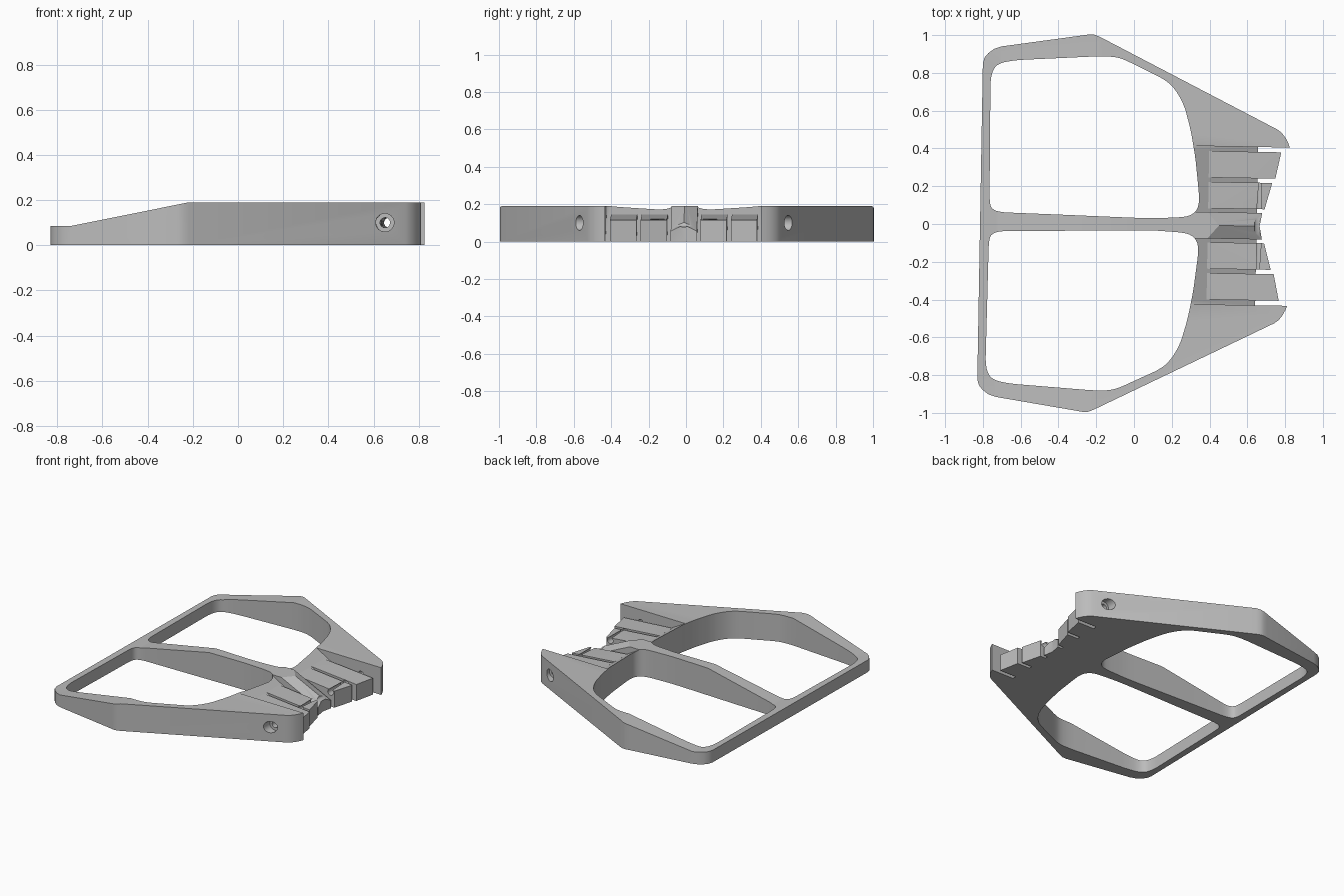
import bpy, bmesh, math
from mathutils import Matrix, Vector

if "Cube" in bpy.data.objects:
    bpy.data.objects.remove(bpy.data.objects["Cube"])

gray = bpy.data.materials.new("plain_gray")
gray.diffuse_color = (0.5, 0.5, 0.5, 1)
gray.use_nodes = True
gray.node_tree.nodes["Principled BSDF"].inputs["Base Color"].default_value = gray.diffuse_color


def make(name, bm):
    bmesh.ops.recalc_face_normals(bm, faces=bm.faces)
    me = bpy.data.meshes.new(name)
    bm.to_mesh(me)
    bm.free()
    me.materials.append(gray)
    ob = bpy.data.objects.new(name, me)
    bpy.context.collection.objects.link(ob)
    return ob


def prism(name, pts, lo, hi, axis="z"):
    """Extrude a polygon along z (points x,y) or along y (points x,z)."""
    bm = bmesh.new()
    at = (lambda p, h: (p[0], p[1], h)) if axis == "z" else (lambda p, h: (p[0], h, p[1]))
    f = bm.faces.new([bm.verts.new(at(p, lo)) for p in pts])
    ext = bmesh.ops.extrude_face_region(bm, geom=[f])["geom"]
    move = Vector(at((0, 0), hi - lo))
    bmesh.ops.translate(bm, vec=move, verts=[v for v in ext if isinstance(v, bmesh.types.BMVert)])
    return make(name, bm)


def hull(name, pts):
    bm = bmesh.new()
    for p in pts:
        bm.verts.new(p)
    bmesh.ops.convex_hull(bm, input=bm.verts)
    return make(name, bm)


def rod(name, r, y0, y1, x=0.66, z=0.1):
    pts = [(x + r * math.cos(a * math.tau / 32), z + r * math.sin(a * math.tau / 32)) for a in range(32)]
    return prism(name, pts, y0, y1, "y")


def soften(pts, reach=0.025):
    """Cut each corner of a closed loop a little."""
    out = []
    for i, p in enumerate(pts):
        p = Vector(p)
        for q in (Vector(pts[i - 1]), Vector(pts[(i + 1) % len(pts)])):
            d = q - p
            out.append(tuple(p + d * min(0.25, reach / d.length)))
    return out


def combine(base, tool, op):
    m = base.modifiers.new("bool", "BOOLEAN")
    m.operation, m.solver, m.object = op, "EXACT", tool
    bpy.context.view_layer.objects.active = base
    bpy.ops.object.modifier_apply(modifier=m.name)
    bpy.data.objects.remove(tool)


# Outer outline, upper half, mirrored for the lower half
half = [(-.815, .836), (-.806, .868), (-.786, .892), (-.755, .915), (-.716, .928), (-.28, .995),
        (-.25, 1.0), (-.225, .998), (-.197, .987), (.751, .513), (.775, .495), (.795, .469),
        (.81, .44), (.818, .419), (.70, .419), (.70, .07), (.678, .07)]
outline = half + [(.665, 0)] + [(x, -y) for x, y in reversed(half)]
frame = prism("frame", outline, 0, .19)

# Two large rounded openings
opening = [(-.767, .107), (-.756, .067), (-.711, .05), (-.40, .043), (0, .033), (.10, .032),
           (.25, .04), (.30, .05), (.334, .081), (.343, .126), (.342, .156), (.319, .356),
           (.291, .505), (.254, .635), (.208, .714), (.157, .763), (-.065, .869), (-.115, .883),
           (-.195, .885), (-.635, .857), (-.715, .843), (-.755, .817), (-.773, .757)]
opening = soften(soften(opening), .008)

# Sloping top toward the thin end
combine(frame, prism("taper", [(-1, .085), (-.725, .085), (-.2, .19), (-.15, .2), (-.15, .4), (-1, .4)],
                     -1.2, 1.2, "y"), "DIFFERENCE")

for s in (1, -1):
    combine(frame, prism("opening", [(x, y * s) for x, y in opening], -.1, .4), "DIFFERENCE")
    # Ramp between the arm and the centre rib
    ramp = [(.256, .22), (.95, .22), (.95, -.05), (.737, -.05), (.31, .19), (.292, .2)]
    ramp[0] = (.27, .2125)
    ramp = [(.257, .22), (.95, .22), (.95, -.05), (.738, -.05)]
    lo, hi = sorted((.07 * s, .419 * s))
    combine(frame, prism("ramp", ramp, lo, hi, "y"), "DIFFERENCE")
    # Half of the ridged roof on the centre rib
    roof = []
    for x in (.3, .8):
        for y in (-.02, .1):
            z = .19 - .465 * (x - .45) - .4 * y
            roof += [(x, y * s, z), (x, y * s, .5)]
    combine(frame, hull("roof", roof), "DIFFERENCE")
    # Teeth: inner and outer side, inner and outer tip
    for a, b, ta, tb in ((.09, .23, .69, .728), (.253, .393, .744, .773)):
        pts = []
        for y, t in ((a * s, ta), (b * s, tb)):
            pts += [(.391, y, .145), (.45, y, 0), (t, y, 0), (t, y, .115)]
        combine(frame, hull("tooth", pts), "UNION")

# Pin hole through arms and teeth, with wider outer seats
combine(frame, rod("pin_hole", .022, -1.1, 1.1), "DIFFERENCE")
for s in (1, -1):
    lo, hi = sorted((.51 * s, .8 * s))
    combine(frame, rod("pin_seat", .04, lo, hi), "DIFFERENCE")

# Slight turn of the whole frame
frame.data.transform(Matrix.Rotation(-.0175, 4, "Z"))
bpy.ops.object.select_all(action="DESELECT")
frame.select_set(True)
bpy.context.view_layer.objects.active = frame
bpy.ops.object.shade_smooth_by_angle(angle=math.radians(30))
